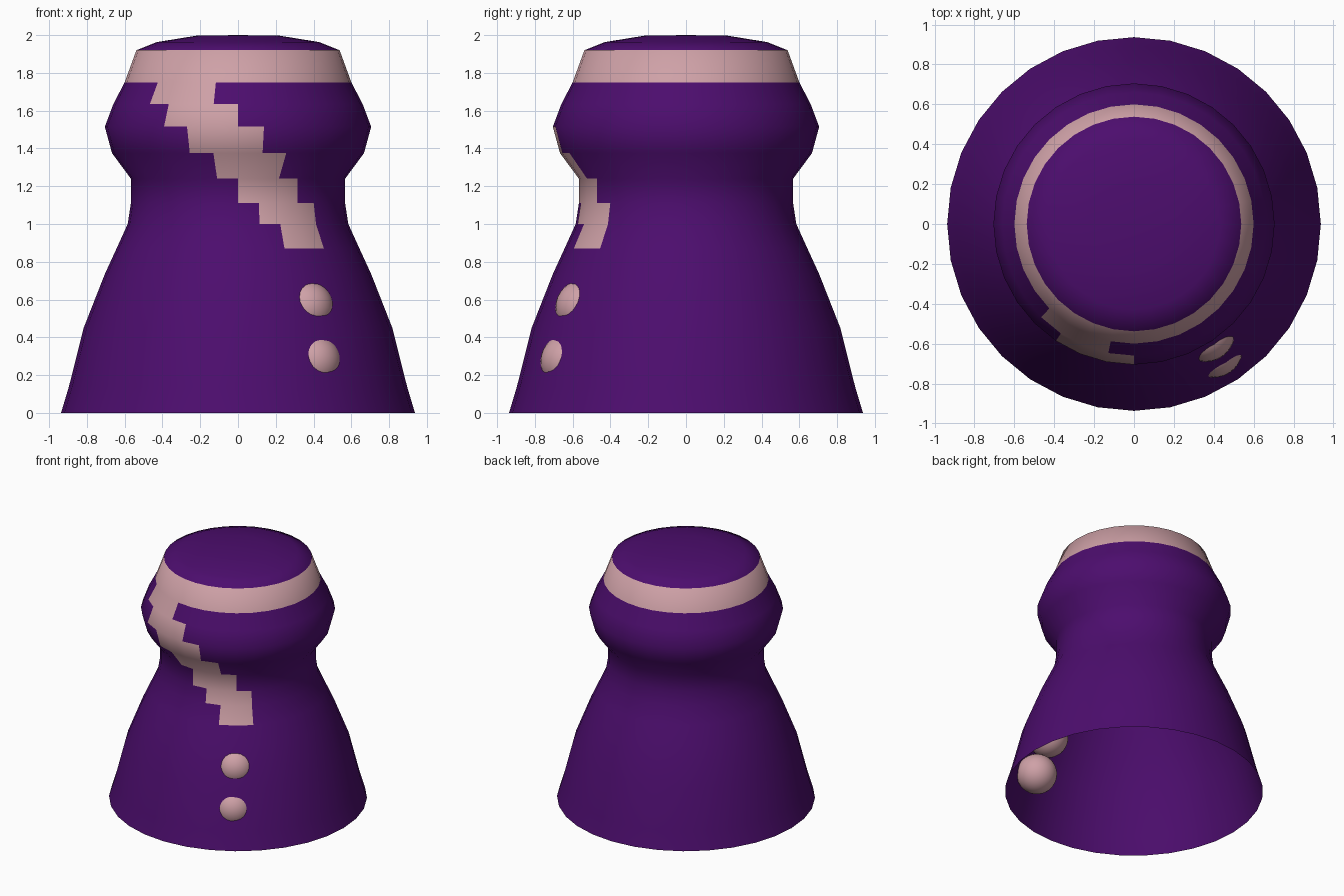
import bpy, bmesh, math

if "Cube" in bpy.data.objects:
    bpy.data.objects.remove(bpy.data.objects["Cube"])

SIDES = 32
STEP = 2 * math.pi / SIDES


def material(name, rgb):
    m = bpy.data.materials.new(name)
    m.diffuse_color = (*rgb, 1.0)
    m.use_nodes = True
    m.node_tree.nodes["Principled BSDF"].inputs["Base Color"].default_value = m.diffuse_color
    return m


purple = material("deep purple", (0.073, 0.004, 0.155))
pink = material("dusty pink", (0.62, 0.355, 0.385))


def add_object(name, bm, mats):
    for f in bm.faces:
        f.smooth = True
    me = bpy.data.meshes.new(name)
    bm.to_mesh(me)
    bm.free()
    for m in mats:
        me.materials.append(m)
    ob = bpy.data.objects.new(name, me)
    bpy.context.collection.objects.link(ob)
    return ob


# Body profile (radius, height), open at the bottom
profile = [(0.937, 0.0), (0.895, 0.14), (0.817, 0.45), (0.705, 0.735),
           (0.643, 0.87), (0.584, 1.0), (0.567, 1.11), (0.567, 1.24),
           (0.667, 1.375), (0.705, 1.515), (0.66, 1.635), (0.60, 1.75),
           (0.538, 1.92), (0.43, 1.963), (0.22, 1.997)]

# Pink columns per profile row: column 0 starts at the front centre
stripe = {4: (2, 4), 5: (1, 4), 6: (0, 3), 7: (-1, 2), 8: (-2, 1),
          9: (-3, 0), 10: (-4, -1)}
BAND_ROW = 11

bm = bmesh.new()
rings = []
for r, z in profile:
    rings.append([bm.verts.new((r * math.sin(i * STEP), -r * math.cos(i * STEP), z))
                  for i in range(SIDES)])
for row in range(len(rings) - 1):
    lo, hi = rings[row], rings[row + 1]
    first, last = stripe.get(row, (0, 0))
    for i in range(SIDES):
        j = (i + 1) % SIDES
        f = bm.faces.new((lo[i], lo[j], hi[j], hi[i]))
        col = i if i < SIDES // 2 else i - SIDES
        f.material_index = int(row == BAND_ROW or first <= col < last)
# Domed top
tip = bm.verts.new((0, 0, 2.0))
for i in range(SIDES):
    bm.faces.new((rings[-1][i], rings[-1][(i + 1) % SIDES], tip))
add_object("robe_body", bm, [purple, pink])

# Buttons: balls sunk into the body wall
for name, radius, angle, z in (("upper_button", 0.652, 33.4, 0.557),
                               ("lower_button", 0.740, 32.6, 0.272)):
    bm = bmesh.new()
    bmesh.ops.create_uvsphere(bm, u_segments=32, v_segments=16, radius=0.147)
    ob = add_object(name, bm, [pink])
    a = math.radians(angle)
    ob.location = (radius * math.sin(a), -radius * math.cos(a), z)
